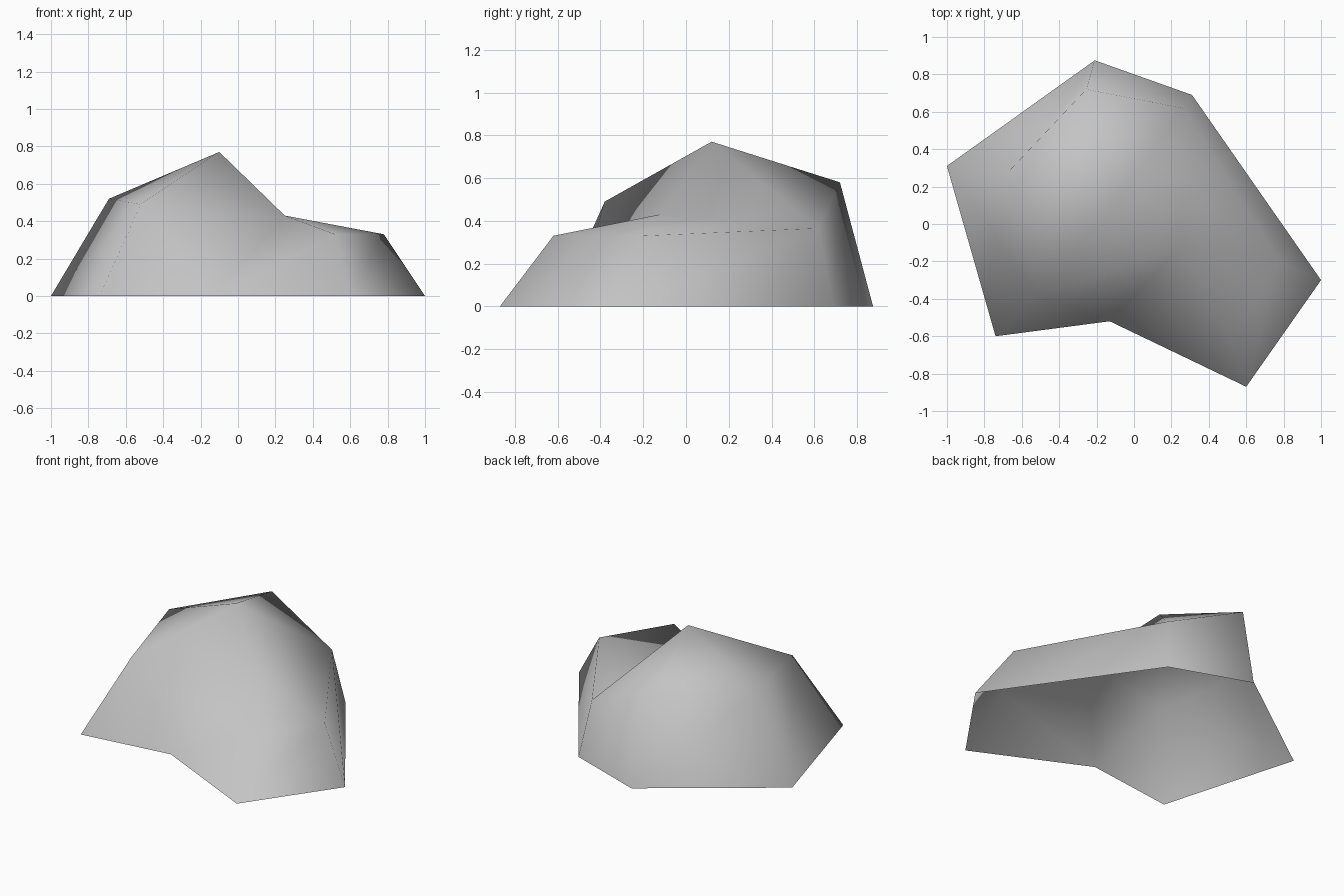
import bpy
import bmesh

cube = bpy.data.objects.get("Cube")
if cube:
    bpy.data.objects.remove(cube, do_unlink=True)

# Stone material
stone = bpy.data.materials.new("stone_grey")
stone.use_nodes = True
colour = (0.55, 0.55, 0.55, 1)
stone.diffuse_color = colour
shader = next(n for n in stone.node_tree.nodes if n.type == 'BSDF_PRINCIPLED')
shader.inputs["Base Color"].default_value = colour
shader.inputs["Roughness"].default_value = 0.9

# Ground outline and shoulder outline, counterclockwise from the front left corner
ground = [(-.74, -.60), (-.13, -.52), (.60, -.87), (1.0, -.30),
          (.31, .69), (-.21, .875), (-1.0, .31)]
shoulder = [(-.52, -.38, .49), (.25, -.12, .43), (.52, -.62, .33), (.78, -.20, .33),
            (.26, .62, .365), (-.255, .72, .58), (-.69, .26, .52)]
summit = (-.10, .12, .77)

bm = bmesh.new()
low = [bm.verts.new((x, y, 0)) for x, y in ground]
high = [bm.verts.new(p) for p in shoulder]
peak = bm.verts.new(summit)
count = len(low)

# Sloping skirt, open underneath
for i in range(count):
    j = (i + 1) % count
    if i == 0:
        bm.faces.new((low[i], low[j], high[i]))
        bm.faces.new((low[j], high[j], high[i]))
    else:
        bm.faces.new((low[i], low[j], high[j], high[i]))

# Low ledge beside the peak
hollow, ledge_front, ledge_side, ledge_back = high[1:5]
bm.faces.new((hollow, ledge_front, ledge_side))
bm.faces.new((hollow, ledge_side, ledge_back))

# Fan of faces up to the peak
rim = [high[0], hollow, ledge_back, high[5], high[6]]
for a, b in zip(rim, rim[1:] + rim[:1]):
    bm.faces.new((a, b, peak))

for face in bm.faces:
    face.smooth = True

mesh = bpy.data.meshes.new("boulder")
bm.to_mesh(mesh)
bm.free()
mesh.materials.append(stone)
boulder = bpy.data.objects.new("boulder", mesh)
bpy.context.collection.objects.link(boulder)
